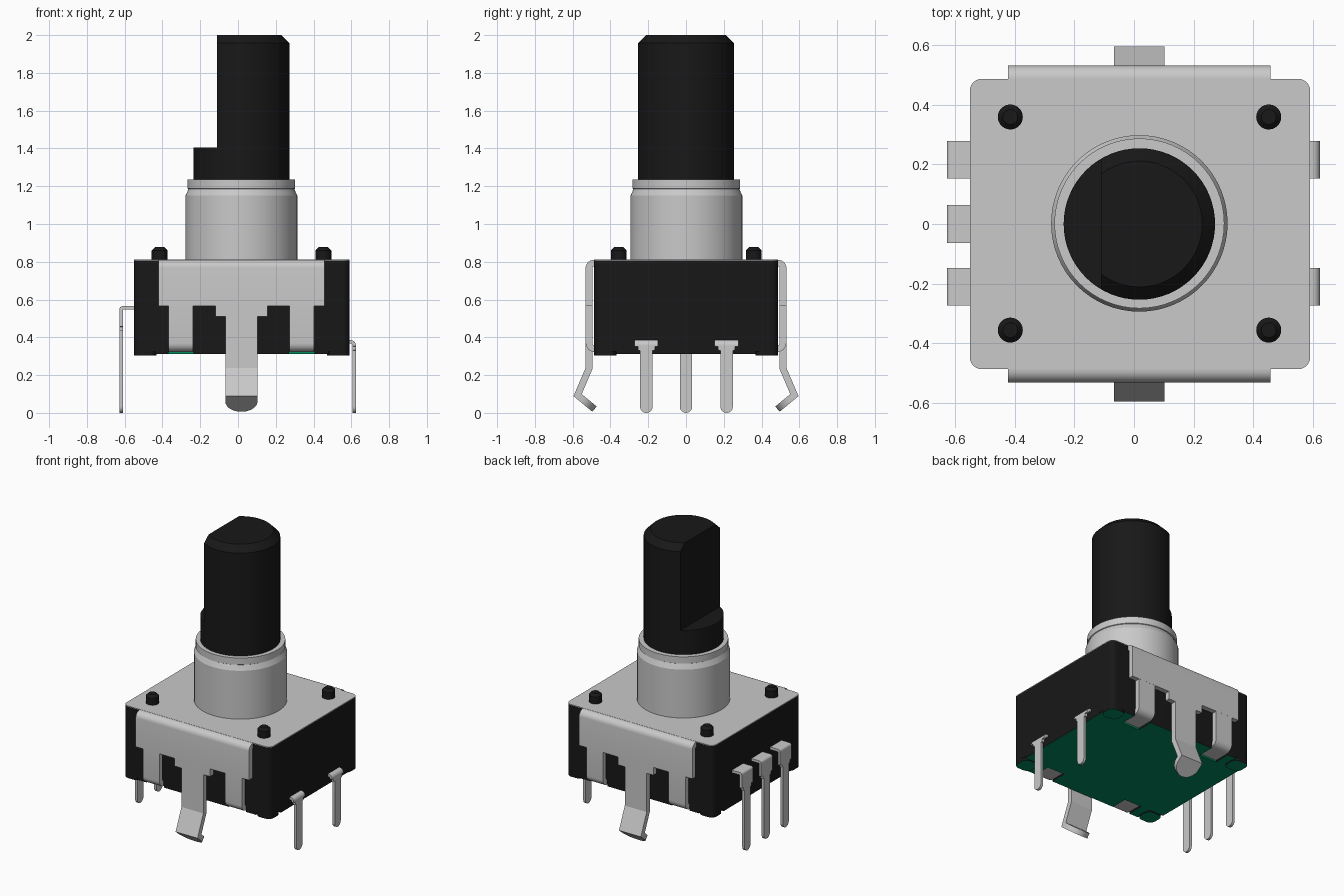
import bpy, bmesh, math
from mathutils import Vector

cube = bpy.data.objects.get("Cube")
if cube:
    bpy.data.objects.remove(cube, do_unlink=True)


def material(name, rgb):
    m = bpy.data.materials.new(name)
    m.use_nodes = True
    m.diffuse_color = (*rgb, 1)
    m.node_tree.nodes["Principled BSDF"].inputs["Base Color"].default_value = (*rgb, 1)
    return m


METAL = material("light grey metal", (0.585, 0.585, 0.585))
BLACK = material("black plastic", (0.009, 0.009, 0.009))
GREEN = material("circuit board green", (0.0, 0.25, 0.11))
CX = 0.02  # middle of body and shaft in x


def finish(bm, name, *mats):
    bmesh.ops.recalc_face_normals(bm, faces=bm.faces)
    me = bpy.data.meshes.new(name)
    bm.to_mesh(me)
    bm.free()
    for m in mats:
        me.materials.append(m)
    me.shade_smooth()
    me.set_sharp_from_angle(angle=math.radians(20))
    ob = bpy.data.objects.new(name, me)
    bpy.context.collection.objects.link(ob)
    return ob


def block(name, lo, hi, radius, *mats):
    """Box with rounded upright edges; a second material goes on its underside."""
    bm = bmesh.new()
    bmesh.ops.create_cube(bm, size=1)
    for v in bm.verts:
        v.co = [lo[i] + (v.co[i] + 0.5) * (hi[i] - lo[i]) for i in range(3)]
    upright = [e for e in bm.edges if abs(e.verts[0].co.z - e.verts[1].co.z) > 1e-4]
    bmesh.ops.bevel(bm, geom=upright, offset=radius, segments=6, profile=0.5, affect='EDGES')
    bm.normal_update()
    if len(mats) > 1:
        for f in bm.faces:
            f.material_index = int(f.normal.z < -0.9)
    return finish(bm, name, *mats)


def lathe(name, profile, mat, x, y, sides=64, cut_x=None):
    """Solid of revolution from (radius, z) points, with an optional flat facing -x."""
    bm = bmesh.new()
    rings = [[bm.verts.new((x + r * math.cos(2 * math.pi * i / sides),
                            y + r * math.sin(2 * math.pi * i / sides), z))
              for i in range(sides)] for r, z in profile]
    for a, b in zip(rings, rings[1:]):
        for i in range(sides):
            j = (i + 1) % sides
            bm.faces.new((a[i], a[j], b[j], b[i]))
    bm.faces.new(rings[0])
    bm.faces.new(rings[-1])
    if cut_x is not None:
        geom = bm.verts[:] + bm.edges[:] + bm.faces[:]
        res = bmesh.ops.bisect_plane(bm, geom=geom, plane_co=(cut_x, 0, 0),
                                     plane_no=(-1, 0, 0), clear_outer=True)
        edges = [e for e in res["geom_cut"] if isinstance(e, bmesh.types.BMEdge)]
        bmesh.ops.contextual_create(bm, geom=edges)
    return finish(bm, name, mat)


def ribbon(name, rows, thick, place):
    """Bent metal strip: rows are (outward, z, width); place maps (outward, across, z)."""
    bm = bmesh.new()
    pts = [Vector(r[:2]) for r in rows]
    rings = []
    for i, p in enumerate(pts):
        d0 = (p - pts[i - 1]).normalized() if i else (pts[1] - p).normalized()
        d1 = (pts[i + 1] - p).normalized() if i < len(pts) - 1 else d0
        d = (d0 + d1).normalized()
        n = Vector((-d.y, d.x)) * thick / 2 / max(d.dot(d0), 0.5)
        w = rows[i][2] / 2
        rings.append([bm.verts.new(place(q.x, s, q.y))
                      for q, s in ((p + n, -w), (p + n, w), (p - n, w), (p - n, -w))])
    for a, b in zip(rings, rings[1:]):
        for i in range(4):
            j = (i + 1) % 4
            bm.faces.new((a[i], a[j], b[j], b[i]))
    bm.faces.new(rings[0])
    bm.faces.new(rings[-1])
    return finish(bm, name, METAL)


def bend(u, z, r, a0, a1, w, n=6):
    """Rows along an arc round (u, z)."""
    return [(u + r * math.cos(math.radians(a0 + (a1 - a0) * i / n)),
             z + r * math.sin(math.radians(a0 + (a1 - a0) * i / n)), w) for i in range(n + 1)]


def round_end(p0, p1, w, n=7):
    """Rows towards p1 whose width closes in a half circle."""
    p0, p1 = Vector(p0), Vector(p1)
    d = (p1 - p0).normalized()
    rows = []
    for i in range(n + 1):
        t = math.radians(85 * i / n)
        q = p1 - d * (w / 2) * (1 - math.sin(t))
        rows.append((q.x, q.y, w * math.cos(t)))
    return rows


# Plastic body, with a green circuit board under it
X0, X1, Y1 = CX - 0.571, CX + 0.571, 0.487
CLIPS = (-0.302, 0.337)
block("body", (X0, -Y1, 0.325), (X1, Y1, 0.806), 0.04, BLACK, GREEN)
block("circuit_board", (X0 + 0.012, -0.37, 0.3125), (X1 - 0.012, 0.37, 0.33), 0.002, GREEN)
for x in (X0, X1 - 0.013):
    block("side_rim", (x, -0.37, 0.3125), (x + 0.013, 0.37, 0.33), 0.002, BLACK, GREEN)

# Rim pieces between the clip notches, and corner feet
for s in (-1, 1):
    ya, yb = sorted((s * 0.369, s * Y1))
    for xa, xb in ((X0 + 0.11, CLIPS[0] - 0.067), (CLIPS[0] + 0.067, CLIPS[1] - 0.067),
                   (CLIPS[1] + 0.067, X1 - 0.11)):
        block("edge_rim", (xa, ya, 0.3125), (xb, yb, 0.33), 0.002, BLACK, GREEN)
    for xa in (X0, X1 - 0.12):
        block("corner_foot", (xa, ya, 0.305), (xa + 0.12, yb, 0.33), 0.04, BLACK, GREEN)

# Metal cover plate on top
block("cover_plate", (X0, -Y1, 0.806), (X1, Y1, 0.811), 0.04, METAL)

# Cover flaps with mounting tab and folded clips, front and back
U = 0.5135
for side, s in (("front", -1), ("back", 1)):
    rows = [(0.45, 0.792, 0.88)] + bend(U - 0.025, 0.767, 0.025, 90, 0, 0.88)
    rows += [(U, 0.566, 0.88), (U, 0.565, 0.275), (U, 0.511, 0.275), (U, 0.51, 0.17),
             (U, 0.235, 0.17), (0.574, 0.094, 0.17)]
    rows += round_end((0.574, 0.094), (0.484, 0.02), 0.17)
    ribbon(side + "_flap", rows, 0.036, lambda u, w, z, s=s: (CX - 0.002 + w, s * u, z))
    for x in CLIPS:
        clip = [(U, 0.57, 0.13)] + bend(U - 0.03, 0.37, 0.03, 0, -90, 0.13) + [(0.372, 0.34, 0.13)]
        ribbon(side + "_clip", clip, 0.035, lambda u, w, z, s=s, x=x: (x + w, s * u, z))

# Terminal pins: three on the right, two on the left
for s, ys, top, shoulder, out, r in ((-1, (-0.21, 0.0, 0.215), 0.556, 0.46, 0.619, 0.008),
                                     (1, (-0.21, 0.215), 0.376, 0.356, 0.615, 0.018)):
    for y in ys:
        rows = [(0.53, top, 0.126)] + bend(out - r, top - r, r, 90, 0, 0.126)
        rows += [(out, shoulder - 0.003, 0.126), (out, shoulder - 0.004, 0.09),
                 (out, shoulder - 0.024, 0.09), (out, shoulder - 0.025, 0.066)]
        rows += round_end((out, 0.1), (out, 0.0), 0.066)
        ribbon("left_pin" if s > 0 else "right_pin", rows, 0.018,
               lambda u, w, z, s=s, y=y: (s * u, y + w, z))

# Locating pegs on the cover
for x in (-0.415, 0.452):
    for y in (-0.356, 0.359):
        lathe("cover_peg", [(0.042, 0.8), (0.042, 0.86), (0.025, 0.877)], BLACK, x, y, 24)

# Metal bushing with a chamfer under its lip
lathe("bushing", [(0.296, 0.805), (0.296, 1.15), (0.280, 1.185), (0.285, 1.188),
                  (0.285, 1.235)], METAL, CX - 0.002, 0.002)

# Shaft with flat
lathe("shaft_base", [(0.254, 1.2), (0.254, 1.405)], BLACK, CX - 0.002, 0)
lathe("shaft_top", [(0.254, 1.404), (0.254, 1.957), (0.211, 2.0)], BLACK, CX - 0.002, 0, cut_x=-0.11)
